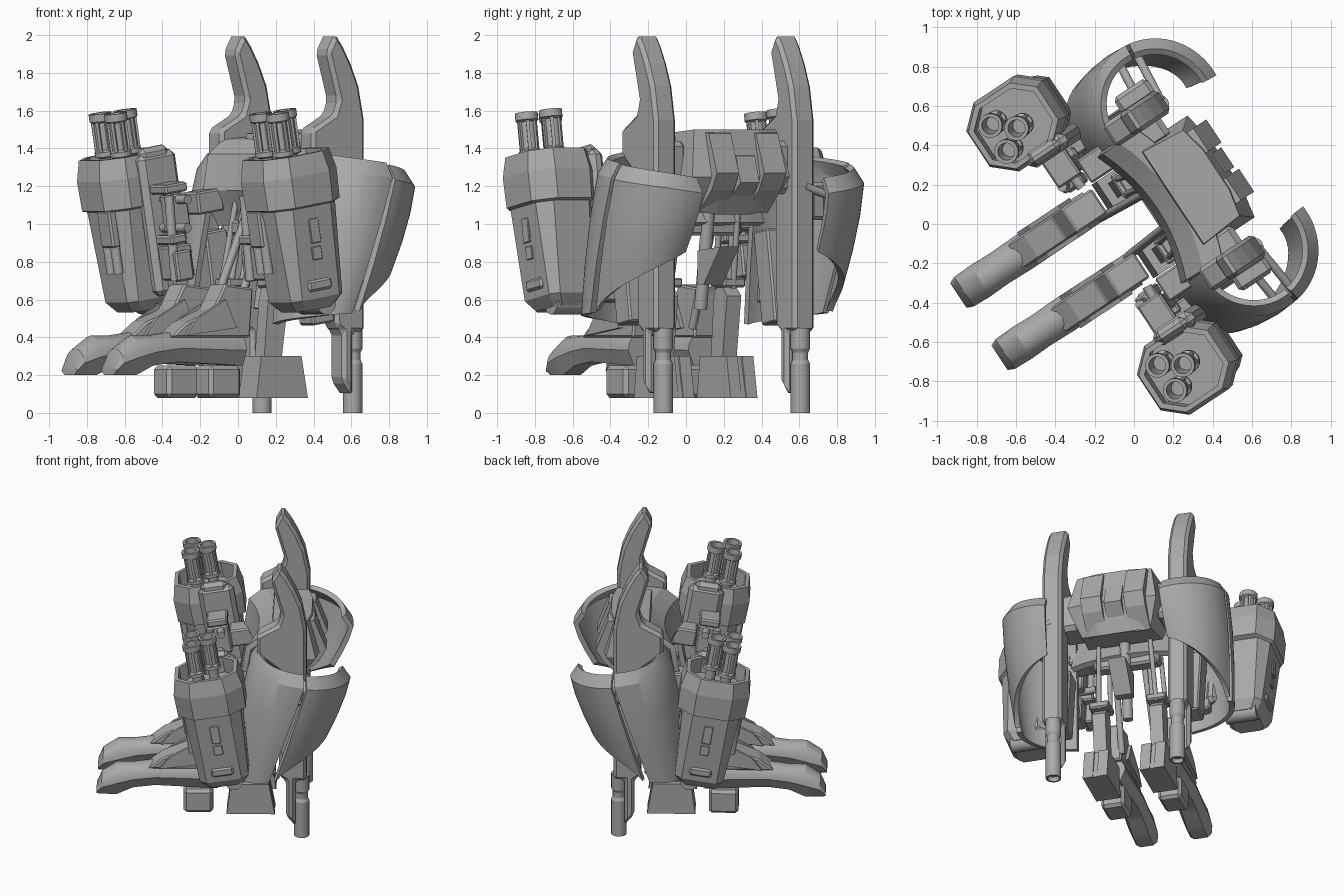
import bpy, bmesh, math
from mathutils import Matrix, Vector

cube = bpy.data.objects.get("Cube")
if cube:
    bpy.data.objects.remove(cube)

grey = bpy.data.materials.new("plain_grey")
grey.use_nodes = True
tone = (0.4, 0.4, 0.4, 1)
grey.diffuse_color = tone
grey.node_tree.nodes["Principled BSDF"].inputs["Base Color"].default_value = tone

# The whole machine is turned about the vertical axis
TURN = Matrix.Rotation(math.radians(-56.5), 4, 'Z')


def emit(name, verts, faces, m, bevel=0, solid=0, smooth=False):
    bm = bmesh.new()
    vs = [bm.verts.new(TURN @ m @ Vector(v)) for v in verts]
    for f in faces:
        bm.faces.new([vs[i] for i in f])
    bmesh.ops.recalc_face_normals(bm, faces=bm.faces)
    me = bpy.data.meshes.new(name)
    bm.to_mesh(me)
    bm.free()
    me.materials.append(grey)
    ob = bpy.data.objects.new(name, me)
    bpy.context.collection.objects.link(ob)
    if solid:
        mod = ob.modifiers.new("thickness", 'SOLIDIFY')
        mod.thickness = solid
        mod.offset = 0
    if bevel:
        mod = ob.modifiers.new("edge", 'BEVEL')
        mod.width = bevel
        mod.segments = 1
    if smooth:
        bpy.ops.object.select_all(action='DESELECT')
        ob.select_set(True)
        bpy.context.view_layer.objects.active = ob
        bpy.ops.object.convert(target='MESH')
        bpy.ops.object.shade_smooth_by_angle(angle=math.radians(25))


def loft(name, rings, m, caps=True, closed=True, **kw):
    n = len(rings[0])
    faces = [(r * n + i, r * n + (i + 1) % n, (r + 1) * n + (i + 1) % n, (r + 1) * n + i)
             for r in range(len(rings) - 1) for i in range(n if closed else n - 1)]
    if caps:
        faces += [tuple(range(n)), tuple(range((len(rings) - 1) * n, len(rings) * n))]
    emit(name, [p for r in rings for p in r], faces, m, **kw)


def prism(name, profile, u, half, m, **kw):
    loft(name, [[(u + d, y, z) for y, z in profile] for d in (-half, half)], m, **kw)


def box(name, c, size, m, tilt=0, **kw):
    m = m @ Matrix.Translation(c) @ Matrix.Rotation(math.radians(tilt), 4, 'X')
    x, y, z = (d / 2 for d in size)
    rings = [[(a * x, b * y, h) for a, b in ((-1, -1), (1, -1), (1, 1), (-1, 1))] for h in (-z, z)]
    loft(name, rings, m, **kw)


def turned(name, profile, m, n=16):
    rings = [[(r * math.cos(2 * math.pi * i / n), r * math.sin(2 * math.pi * i / n), z)
              for i in range(n)] for r, z in profile]
    loft(name, rings, m, smooth=True)


def rod(name, p, q, r, m):
    d = Vector(q) - Vector(p)
    t = m @ Matrix.Translation(p) @ d.to_track_quat('Z', 'Y').to_matrix().to_4x4()
    turned(name, [(r, 0), (r, d.length)], t)


def octagon(a, b, z, k):
    return [(a, -b * k, z), (a, b * k, z), (a * k, b, z), (-a * k, b, z),
            (-a, b * k, z), (-a, -b * k, z), (-a * k, -b, z), (a * k, -b, z)]


def shield(name, a0, a1, depths, lows, tops, m):
    rows = []
    cols = 16
    for t, grow, lift in ((0, -0.05, 0.075), (0, 0, 0), (0.3, 0.012, 0), (0.65, 0.012, 0), (1, 0, 0)):
        row = []
        for i in range(cols + 1):
            f = i / cols
            a = math.radians(a0 + (a1 - a0) * f)
            cv = 0.43 - 0.23 * t
            ru, rv = 0.335 - 0.045 * t + grow, depths[0] + (depths[1] - depths[0]) * t + grow
            low = lows[0] + (lows[1] - lows[0]) * f ** 0.7
            top = tops[0] + (tops[1] - tops[0]) * f
            row.append((0.43 + 0.02 * t + ru * math.cos(a), cv + rv * math.sin(a), top + (low - top) * t + lift))
        rows.append(row)
    loft(name, rows, m, caps=False, closed=False, solid=0.035, smooth=True)


fin_profile = [(0.29, 2.01), (0.34, 1.94), (0.39, 1.85), (0.44, 1.73), (0.475, 1.55), (0.475, 0.43),
               (0.40, 0.43), (0.40, 0.09), (0.335, 0.17), (0.335, 0.43), (0.29, 0.46), (0.28, 1.25),
               (0.14, 1.36), (0.14, 1.5), (0.28, 1.58), (0.305, 1.66), (0.235, 1.91)]

for s, side, pod_y in ((1, "left", -0.195), (-1, "right", -0.235)):
    m = Matrix.Scale(s, 4, (1, 0, 0))

    # Tall blade with the long barrel beneath it
    prism("blade_" + side, fin_profile, 0.44, 0.068, m, bevel=0.02)
    turned("blade_barrel_" + side,
           [(0.035, 0.03), (0.04, 0), (0.052, 0), (0.052, 0.26), (0.042, 0.28), (0.042, 0.32),
            (0.052, 0.34), (0.052, 0.45)], m @ Matrix.Translation((0.435, 0.44, 0)))

    # Curved shoulder shields
    shield("front_shield_" + side, -100, 6, (0.32, 0.23), (0.47, 0.53), (1.31, 1.24), m)
    shield("rear_shield_" + side, 9, 95, (0.32, 0.42), (0.54, 0.86), (1.23, 1.16), m)
    for y in (0.36, 0.46):
        rod("shield_strut_" + side, (0.45, y, 1.2), (0.74, y + 0.03, 1.1), 0.022, m)
    box("shield_mount_" + side, (0.54, 0.36, 1.12), (0.1, 0.2, 0.2), m, bevel=0.02)

    # Tilted gun pod: lower body, wide collar, hollow top
    p = m @ Matrix.Translation((0.755, pod_y, 1.36)) @ Matrix.Rotation(math.radians(9.5), 4, 'X')
    loft("gun_pod_" + side, [octagon(*r) for r in (
        (0.10, 0.12, -0.82, 0.7), (0.145, 0.165, -0.76, 0.72), (0.18, 0.195, -0.27, 0.62),
        (0.205, 0.23, -0.26, 0.52), (0.21, 0.235, -0.1, 0.52), (0.19, 0.212, 0.01, 0.52),
        (0.165, 0.185, 0.01, 0.52), (0.165, 0.185, -0.1, 0.52))], p)
    for a, b in ((-0.09, -0.065), (-0.02, 0.045), (0.065, -0.06)):
        q = p @ Matrix.Translation((a, b, 0))
        turned("gun_barrel_" + side, [
            (0.035, -0.12), (0.035, 0.0), (0.058, 0.01), (0.058, 0.035), (0.043, 0.045), (0.043, 0.19),
            (0.062, 0.2), (0.062, 0.24), (0.044, 0.24), (0.038, 0.1)], q)
        for k in range(6):
            rot = q @ Matrix.Rotation(k * math.pi / 3, 4, 'Z')
            box("barrel_rib_" + side, (0.048, 0, 0.115), (0.012, 0.018, 0.17), rot)
    box("pod_top_slot_" + side, (0.175, 0, -0.4), (0.012, 0.06, 0.13), p, bevel=0.003)
    box("pod_mid_slot_" + side, (0.166, 0, -0.52), (0.012, 0.06, 0.07), p, bevel=0.003)
    box("pod_wedge_" + side, (0.146, 0, -0.69), (0.035, 0.15, 0.06), p, bevel=0.012)
    box("pod_front_rail_" + side, (-0.07, -0.195, -0.36), (0.12, 0.05, 0.2), p, bevel=0.01)
    for a in (-0.1, -0.03):
        rod("pod_front_tube_" + side, (a, -0.19, -0.6), (a, -0.19, -0.3), 0.026, p)
    rod("pod_foot_roll_" + side, (-0.12, 0.06, -0.8), (0.1, 0.06, -0.8), 0.06, p)

    # Inner pod housing and linkage toward the body
    box("pod_inner_panel_" + side, (-0.2, 0.07, -0.37), (0.09, 0.24, 0.76), p, bevel=0.03)
    box("pod_inner_cap_" + side, (-0.2, 0.06, -0.02), (0.07, 0.18, 0.12), p, bevel=0.025)
    for x, y, z, w, d, h in ((0.46, -0.15, 1.19, 0.2, 0.14, 0.05), (0.42, -0.12, 1.06, 0.09, 0.12, 0.2),
                             (0.4, -0.16, 0.92, 0.16, 0.1, 0.05), (0.44, -0.1, 0.8, 0.12, 0.14, 0.18),
                             (0.5, -0.03, 0.72, 0.1, 0.16, 0.28), (0.36, 0.02, 1.12, 0.14, 0.16, 0.12),
                             (0.46, 0.16, 0.72, 0.14, 0.14, 0.5), (0.34, -0.13, 0.78, 0.06, 0.1, 0.16)):
        box("linkage_block_" + side, (x, y, z), (w, d, h), m, tilt=9, bevel=0.01)
    for z in (0.98, 1.13):
        rod("linkage_pin_" + side, (0.3, -0.12, z), (0.56, -0.14, z), 0.025, m)
    rod("linkage_hose_" + side, (0.36, -0.16, 0.7), (0.36, -0.2, 1.15), 0.025, m)

    # Long rounded foot
    rings = []
    arch = [(math.cos(i * math.pi / 8), math.sin(i * math.pi / 8)) for i in range(9)]
    for y, lo, hi, w in ((-0.945, 0.2, 0.25, 0.075), (-0.91, 0.2, 0.34, 0.09), (-0.81, 0.2, 0.41, 0.094),
                         (-0.7, 0.25, 0.41, 0.09), (-0.55, 0.27, 0.43, 0.094), (-0.13, 0.25, 0.43, 0.09)):
        mid = lo + (hi - lo) * 0.45
        rings.append([(0.19 + w * 0.6, y, lo)] + [(0.19 + w * a, y, mid + (hi - mid) * b) for a, b in arch]
                     + [(0.19 - w * 0.6, y, lo)])
    loft("foot_" + side, rings, m, smooth=True)
    prism("calf_" + side, [(-0.6, 0.40), (-0.5, 0.48), (-0.33, 0.55), (-0.26, 0.68), (-0.08, 0.66),
                           (-0.1, 0.40)], 0.195, 0.075, m, bevel=0.01)
    for u in (0.11, 0.28):
        prism("calf_flap_" + side, [(-0.52, 0.41), (-0.45, 0.5), (-0.27, 0.6), (-0.2, 0.45)], u, 0.012, m)

    # Sole blocks under the foot
    box("front_sole_" + side, (0.2, -0.26, 0.165), (0.16, 0.2, 0.17), m, bevel=0.02)
    prism("rear_sole_" + side, [(-0.07, 0.08), (0.25, 0.08), (0.2, 0.3), (-0.04, 0.3)], 0.2, 0.085, m)
    for u in (0.15, 0.25):
        prism("sole_rib_" + side, [(0.2, 0.08), (0.255, 0.08), (0.215, 0.3), (0.18, 0.3)], u, 0.035, m)

    # Leg slab with thin rods up to the torso
    prism("leg_" + side, [(0.0, 0.25), (0.11, 0.25), (0.16, 0.62), (0.06, 0.72), (0.03, 0.6)], 0.2, 0.045, m)
    box("leg_joint_" + side, (0.2, 0.1, 0.69), (0.14, 0.14, 0.05), m, bevel=0.01)
    for u, y in ((0.15, 0.05), (0.24, 0.05), (0.2, 0.15)):
        rod("leg_rod_" + side, (u, y, 0.66), (u * 0.9, y + 0.08, 1.12), 0.016, m)
    rod("leg_piston_" + side, (0.12, -0.12, 0.45), (0.1, 0.12, 1.05), 0.022, m)

    # Shoulder block joining torso and blade
    box("shoulder_block_" + side, (0.34, 0.29, 1.3), (0.16, 0.24, 0.28), m, bevel=0.03)

# Torso with stepped back plates
one = Matrix.Identity(4)
loft("torso", [
    [(-0.26, 0.2, 1.1), (0.26, 0.2, 1.1), (0.24, 0.42, 1.07), (0.1, 0.45, 1.05),
     (-0.1, 0.45, 1.05), (-0.24, 0.42, 1.07)],
    [(-0.31, 0.2, 1.22), (0.31, 0.2, 1.22), (0.31, 0.53, 1.25), (0.15, 0.56, 1.25),
     (-0.15, 0.56, 1.25), (-0.31, 0.53, 1.25)],
    [(-0.28, 0.24, 1.48), (0.28, 0.24, 1.48), (0.26, 0.47, 1.5), (0.12, 0.5, 1.5),
     (-0.12, 0.5, 1.5), (-0.26, 0.47, 1.5)]], one)
for u in (-0.17, 0.13):
    prism("back_plate", [(0.45, 1.49), (0.52, 1.48), (0.6, 1.27), (0.55, 1.18), (0.42, 1.06)],
          u, 0.07, one)
prism("back_hatch", [(0.45, 1.4), (0.54, 1.36), (0.585, 1.22), (0.45, 1.1)], -0.02, 0.06, one)

# Concave front collar
rows = []
for y, z in ((0.14, 1.0), (0.05, 1.18), (0.08, 1.36), (0.17, 1.43), (0.28, 1.44)):
    rows.append([(0.39 * k / 6, y + 0.08 * (1 - (k / 6) ** 2), z) for k in range(-6, 7)])
loft("front_collar", rows, one, caps=False, closed=False, solid=0.04, smooth=True)

# Tail wedge and central column
prism("tail_wedge", [(0.2, 0.86), (0.42, 0.88), (0.26, 0.68), (0.2, 0.68)], 0, 0.06, one)
box("hip_bar", (0, 0.15, 0.98), (0.46, 0.1, 0.08), one, bevel=0.015)
rod("centre_column", (0, 0.14, 0.55), (0, 0.22, 1.1), 0.035, one)
